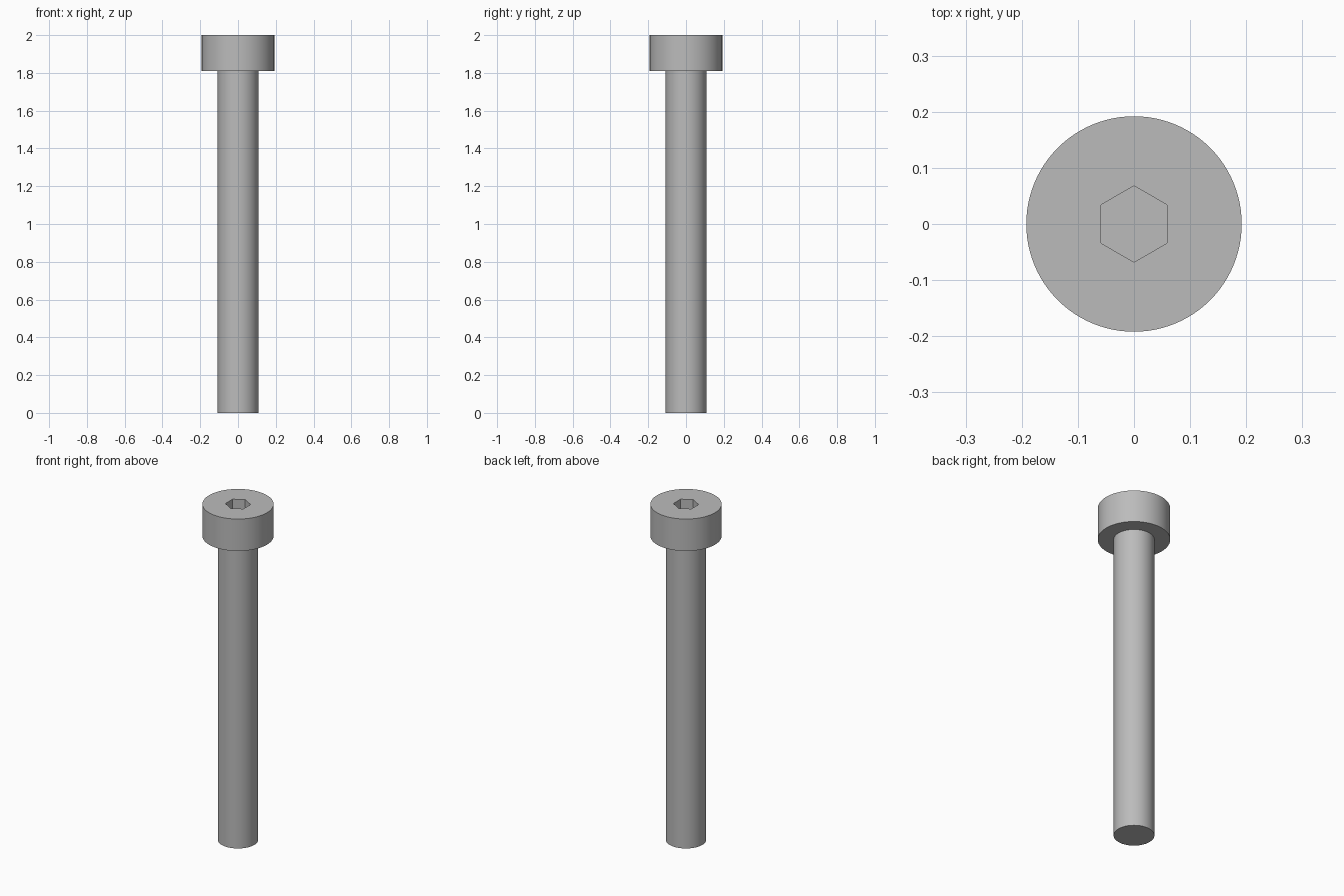
import bpy
import bmesh
import math

HEIGHT, HEAD_BASE = 2.0, 1.81
HEAD_R, SHAFT_R = 0.192, 0.108
SOCKET_R, SOCKET_DEPTH = 0.068, 0.11
SIDES = 96

cube = bpy.data.objects.get("Cube")
if cube:
    bpy.data.objects.remove(cube, do_unlink=True)

# Grey metal
steel = bpy.data.materials.new("grey_steel")
steel.use_nodes = True
colour = (0.5, 0.5, 0.5, 1)
steel.diffuse_color = colour
steel.node_tree.nodes["Principled BSDF"].inputs["Base Color"].default_value = colour


def add_object(name, bm):
    bmesh.ops.recalc_face_normals(bm, faces=bm.faces)
    mesh = bpy.data.meshes.new(name)
    bm.to_mesh(mesh)
    bm.free()
    mesh.materials.append(steel)
    obj = bpy.data.objects.new(name, mesh)
    bpy.context.collection.objects.link(obj)
    return obj


# Shaft and head: one closed profile turned about z
profile = [(0, 0), (SHAFT_R, 0), (SHAFT_R, HEAD_BASE),
           (HEAD_R, HEAD_BASE), (HEAD_R, HEIGHT), (0, HEIGHT)]
bm = bmesh.new()
points = [bm.verts.new((r, 0, z)) for r, z in profile]
edges = [bm.edges.new(pair) for pair in zip(points, points[1:])]
bmesh.ops.spin(bm, geom=points + edges, axis=(0, 0, 1), cent=(0, 0, 0),
               angle=math.tau, steps=SIDES, use_merge=True)
bmesh.ops.remove_doubles(bm, verts=bm.verts, dist=0.0001)
screw = add_object("socket_head_screw", bm)

# Hexagonal socket cutter, with corners toward front and back
bm = bmesh.new()
ring = [bm.verts.new((SOCKET_R * math.sin(i * math.tau / 6),
                      SOCKET_R * math.cos(i * math.tau / 6),
                      HEIGHT - SOCKET_DEPTH)) for i in range(6)]
floor = bm.faces.new(ring)
top = bmesh.ops.extrude_face_region(bm, geom=[floor], use_keep_orig=True)["geom"]
bmesh.ops.translate(bm, vec=(0, 0, 2 * SOCKET_DEPTH),
                    verts=[v for v in top if isinstance(v, bmesh.types.BMVert)])
cutter = add_object("socket_cutter", bm)
cutter.hide_render = True

# Cut the socket, then remove the cutter
cut = screw.modifiers.new("hex_socket", "BOOLEAN")
cut.operation = "DIFFERENCE"
cut.solver = "EXACT"
cut.object = cutter
bpy.context.view_layer.objects.active = screw
screw.select_set(True)
bpy.ops.object.modifier_apply(modifier=cut.name)
bpy.data.objects.remove(cutter, do_unlink=True)

# Smooth round walls with crisp rims
bpy.ops.object.shade_smooth_by_angle(angle=math.radians(30))
